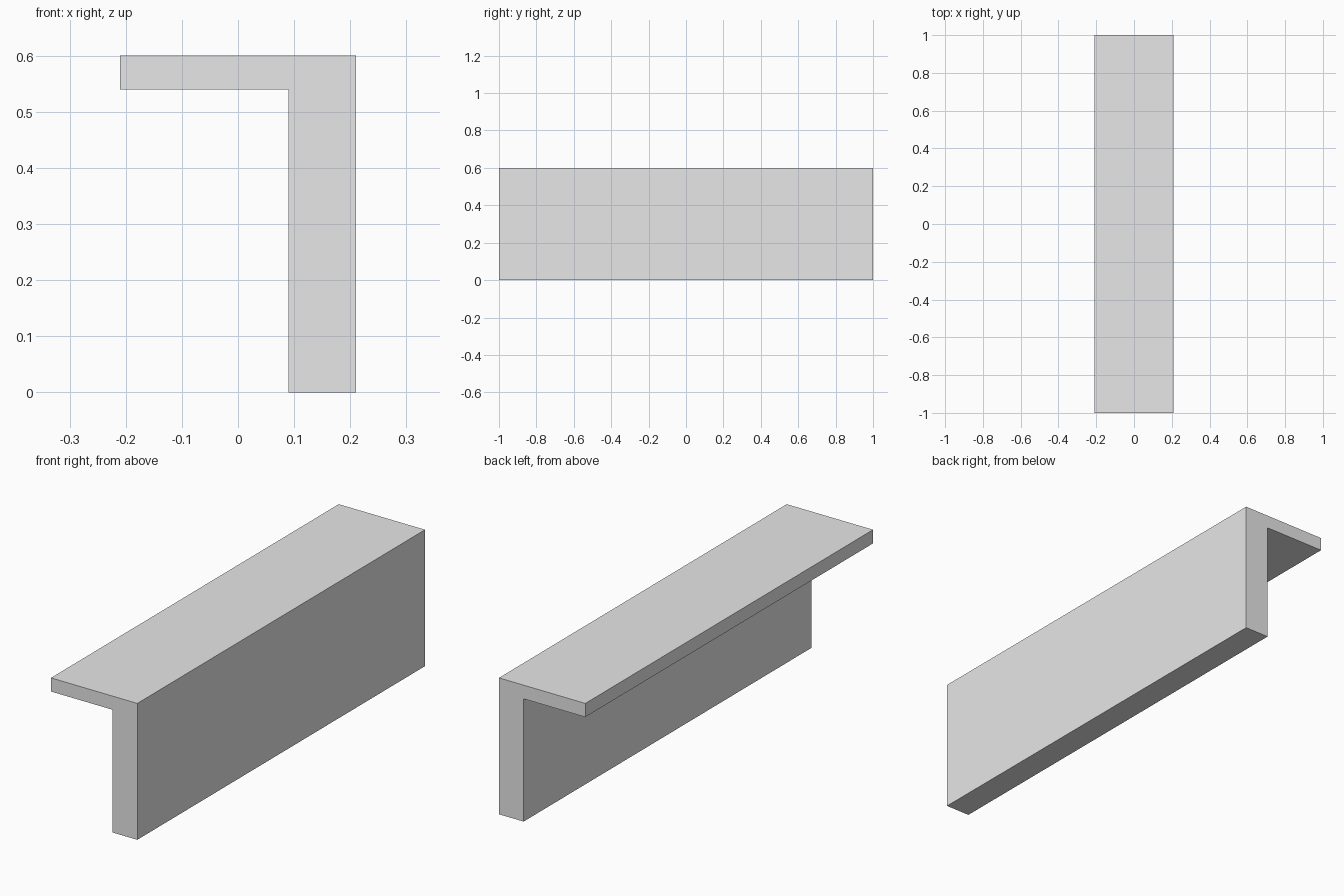
import bpy
import bmesh

if "Cube" in bpy.data.objects:
    bpy.data.objects.remove(bpy.data.objects["Cube"])

# Single plain grey finish
grey = bpy.data.materials.new("light_grey")
grey.diffuse_color = (0.8, 0.8, 0.8, 1.0)
grey.use_nodes = True
grey.node_tree.nodes["Principled BSDF"].inputs["Base Color"].default_value = grey.diffuse_color

# L-shaped cross-section in x, z: upright web on the right, thin flange on top
profile = [(0.09, 0.0), (0.21, 0.0), (0.21, 0.60),
           (-0.21, 0.60), (-0.21, 0.54), (0.09, 0.54)]
HALF_LENGTH = 1.0

# Extrude the section along y
bm = bmesh.new()
section = bm.faces.new([bm.verts.new((x, -HALF_LENGTH, z)) for x, z in profile])
extruded = bmesh.ops.extrude_face_region(bm, geom=[section], use_keep_orig=True)
moved = [v for v in extruded["geom"] if isinstance(v, bmesh.types.BMVert)]
bmesh.ops.translate(bm, verts=moved, vec=(0, 2 * HALF_LENGTH, 0))
bmesh.ops.recalc_face_normals(bm, faces=bm.faces)

mesh = bpy.data.meshes.new("angle_beam")
bm.to_mesh(mesh)
bm.free()
mesh.materials.append(grey)
beam = bpy.data.objects.new("angle_beam", mesh)
bpy.context.collection.objects.link(beam)
